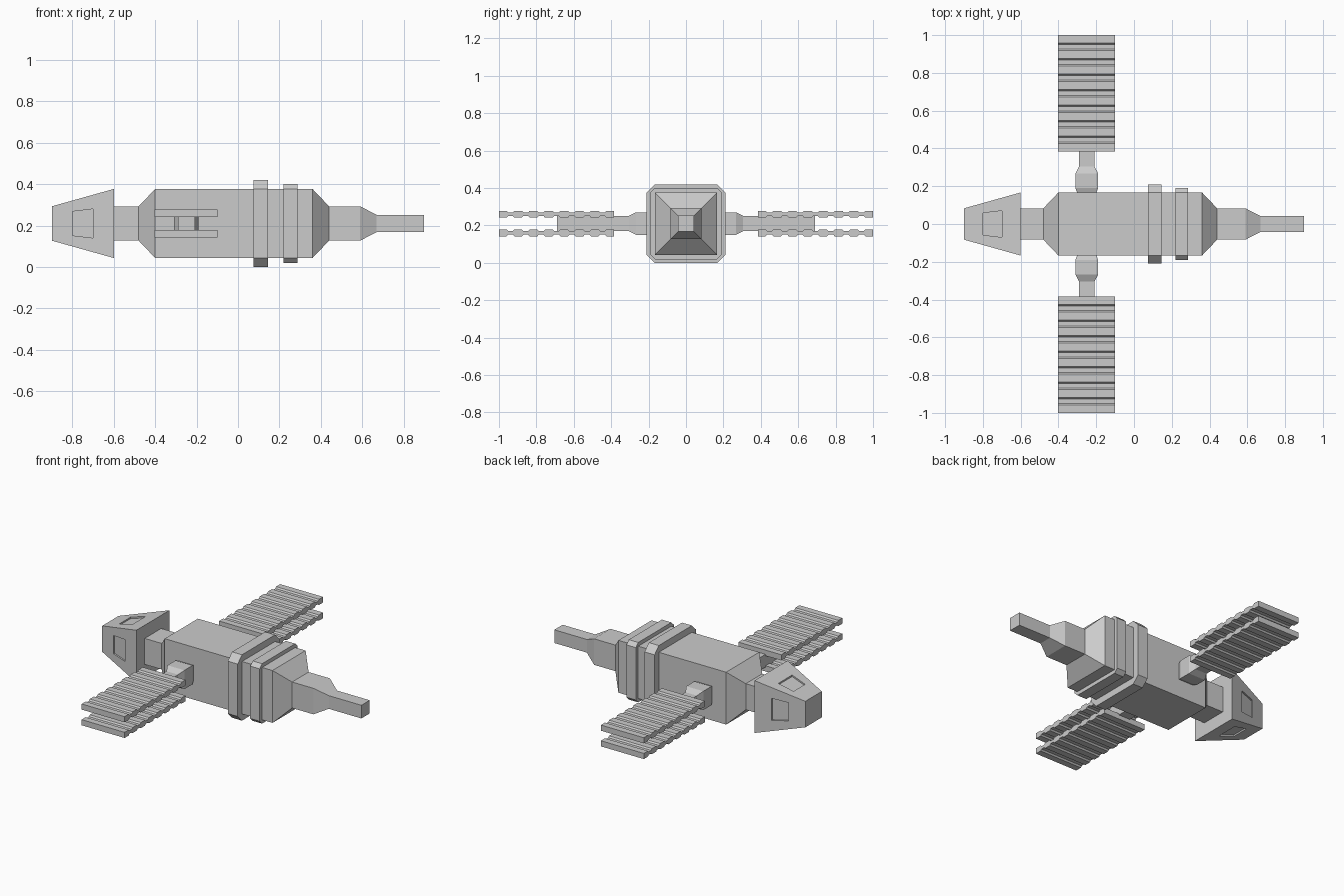
import bpy, bmesh
from mathutils import Vector, Matrix

if "Cube" in bpy.data.objects:
    bpy.data.objects.remove(bpy.data.objects["Cube"])

CZ = 0.21          # height of the main axis


def finish(name, bm):
    bmesh.ops.recalc_face_normals(bm, faces=bm.faces)
    me = bpy.data.meshes.new(name)
    bm.to_mesh(me)
    bm.free()
    ob = bpy.data.objects.new(name, me)
    bpy.context.collection.objects.link(ob)
    return ob


def square(h, c=0.0):
    """Square section, with corners cut off by c."""
    if c == 0:
        return [(-h, -h), (h, -h), (h, h), (-h, h)]
    k = h - c
    return [(-k, -h), (k, -h), (h, -k), (h, k), (k, h), (-k, h), (-h, k), (-h, -k)]


def loft(name, stations, chamfer=0.0):
    """Loft square sections (x, half size) along the main axis."""
    bm = bmesh.new()
    loops = [[bm.verts.new((x, a, CZ + b)) for a, b in square(h, chamfer)]
             for x, h in stations]
    n = len(loops[0])
    for p, q in zip(loops, loops[1:]):
        for i in range(n):
            j = (i + 1) % n
            bm.faces.new((p[i], p[j], q[j], q[i]))
    bm.faces.new(loops[0])
    bm.faces.new(loops[-1])
    return finish(name, bm)


def mirror_y(ob):
    ob.modifiers.new("mirror", 'MIRROR').use_axis = (False, True, False)


# Main body with necks, and the tail boom
loft("main_hull", [(-0.605, .083), (-0.48, .083), (-0.40, .167), (0.36, .167),
                   (0.44, .083), (0.59, .083), (0.67, .042), (0.90, .042)])

# Raised bands round the hull
loft("wide_band", [(0.075, .21), (0.145, .21)], chamfer=.043)
loft("narrow_band", [(0.22, .191), (0.287, .191)], chamfer=.024)

# Cabin: tapered box with a recessed window on each of four sides
bm = bmesh.new()


def half(x):
    return 0.083 + (x + 0.9) * 0.28


for k in range(4):
    rot = Matrix.Translation((0, 0, CZ)) @ Matrix.Rotation(k * 1.5707963, 4, 'X')

    def quad(x0, x1, w0, w1, depth=0.0):
        pts = [(x0, -w0), (x1, -w1), (x1, w1), (x0, w0)]
        return [bm.verts.new(rot @ Vector((x, y, half(x) - depth))) for x, y in pts]

    outer = quad(-0.9, -0.6, half(-0.9), half(-0.6))
    rim = quad(-0.8, -0.7, 0.058, 0.07)
    glass = quad(-0.8, -0.7, 0.058, 0.07, 0.01)
    for a, b in ((outer, rim), (rim, glass)):
        for i in range(4):
            j = (i + 1) % 4
            bm.faces.new((a[i], a[j], b[j], b[i]))
    bm.faces.new(glass)
bmesh.ops.remove_doubles(bm, verts=bm.verts, dist=1e-4)
bmesh.ops.holes_fill(bm, edges=[e for e in bm.edges if e.is_boundary], sides=4)
finish("cabin", bm)

# Wing arms: square section lofted outwards, turned to point along y
arm = loft("wing_arm", [(0.15, .045), (0.19, .06), (0.268, .06), (0.305, .041), (0.69, .041)])
arm.data.transform(Matrix.Translation((-0.25, 0, CZ)) @ Matrix.Rotation(1.5707963, 4, 'Z')
                   @ Matrix.Translation((0, 0, -CZ)))
mirror_y(arm)

# Ribbed wing panels: ribbed profile in y and z, extruded along x
Y0, Y1, RIBS = 0.385, 1.0, 8
step = (Y1 - Y0) / (RIBS - 0.5)
edge = []
for i in range(RIBS):
    y = Y0 + i * step
    edge += [(y, .018), (y + step * .5, .018)]
    if i < RIBS - 1:
        edge += [(y + step * .6, .009), (y + step * .9, .009)]
profile = edge + [(y, -z) for y, z in reversed(edge)]
for name, dz in (("upper_wing_panel", .05), ("lower_wing_panel", -.05)):
    bm = bmesh.new()
    face = bm.faces.new([bm.verts.new((-0.403, y, CZ + dz + z)) for y, z in profile])
    ext = bmesh.ops.extrude_face_region(bm, geom=[face], use_keep_orig=True)
    bmesh.ops.translate(bm, vec=(0.303, 0, 0),
                        verts=[v for v in ext["geom"] if isinstance(v, bmesh.types.BMVert)])
    mirror_y(finish(name, bm))
